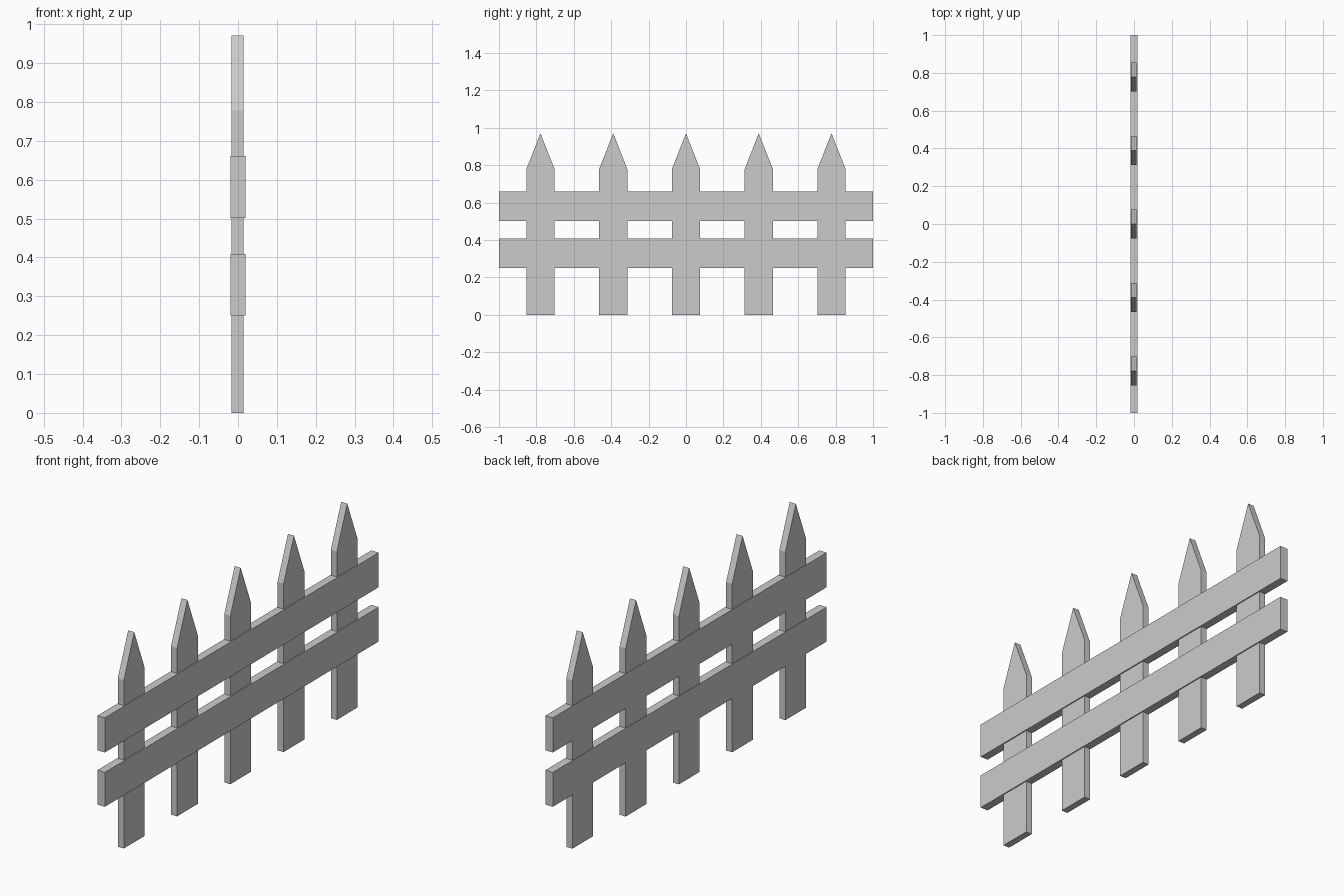
import bpy, bmesh

if "Cube" in bpy.data.objects:
    bpy.data.objects.remove(bpy.data.objects["Cube"])


def extrude_profile(name, profile, x0, x1):
    """Extrude a (y, z) outline from x0 to x1."""
    bm = bmesh.new()
    face = bm.faces.new([bm.verts.new((x0, y, z)) for y, z in profile])
    res = bmesh.ops.extrude_face_region(bm, geom=[face])
    verts = [g for g in res["geom"] if isinstance(g, bmesh.types.BMVert)]
    bmesh.ops.translate(bm, verts=verts, vec=(x1 - x0, 0, 0))
    bmesh.ops.recalc_face_normals(bm, faces=bm.faces[:])
    mesh = bpy.data.meshes.new(name)
    bm.to_mesh(mesh)
    bm.free()
    obj = bpy.data.objects.new(name, mesh)
    bpy.context.collection.objects.link(obj)
    return obj


# Five pointed pickets
HALF_W, SHOULDER, TIP, SPACING = 0.076, 0.778, 0.971, 0.389
picket_profile = [(-HALF_W, 0), (HALF_W, 0), (HALF_W, SHOULDER),
                  (0, TIP), (-HALF_W, SHOULDER)]
for i in range(5):
    picket = extrude_profile(f"picket_{i + 1}", picket_profile, -0.017, 0.014)
    picket.location.y = (i - 2) * SPACING

# Two horizontal rails, slightly thicker than the pickets
for name, z0, z1 in (("lower_rail", 0.25, 0.409), ("upper_rail", 0.501, 0.661)):
    extrude_profile(name, [(-1, z0), (1, z0), (1, z1), (-1, z1)], -0.019, 0.019)
